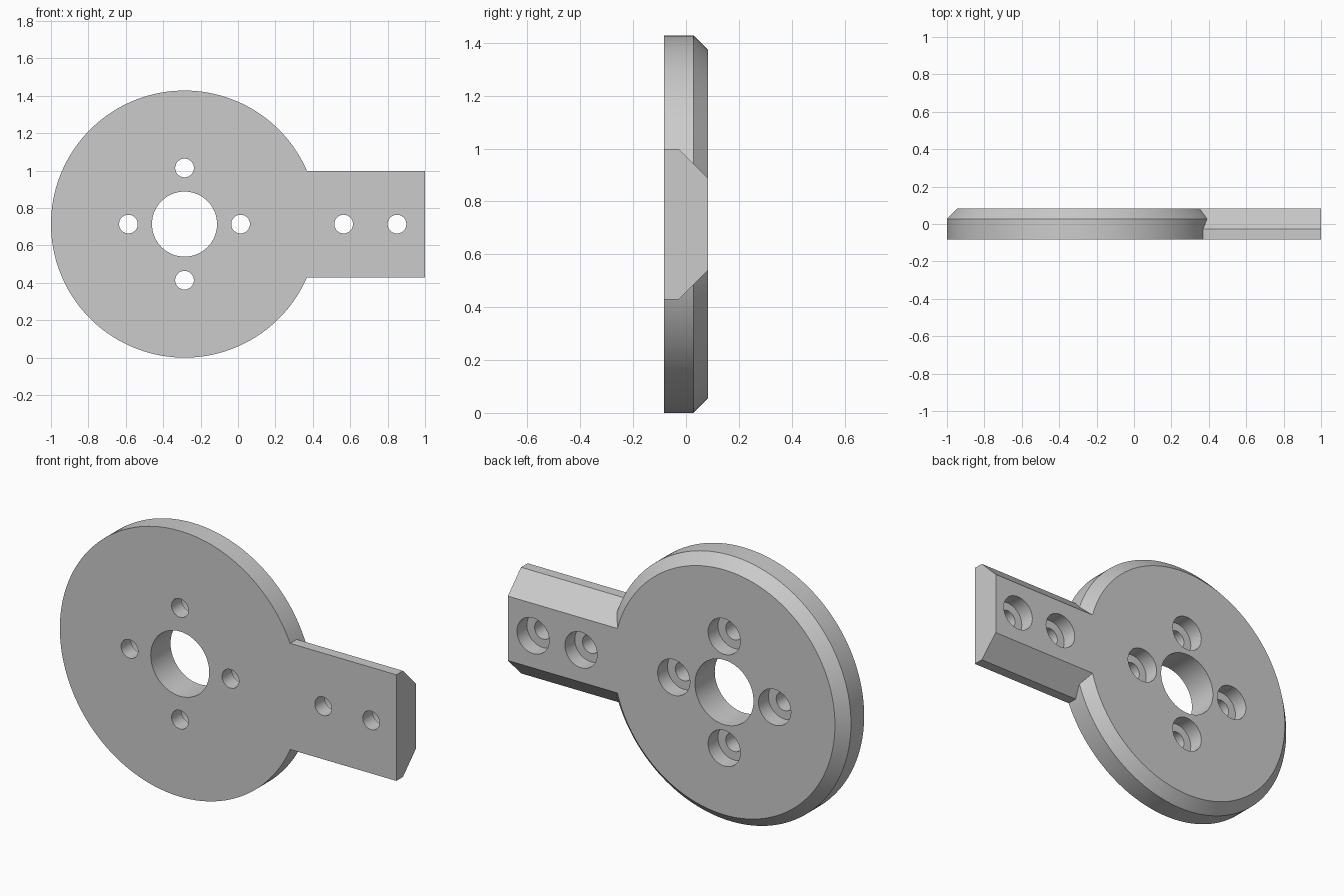
import bpy, bmesh, math

if "Cube" in bpy.data.objects:
    bpy.data.objects.remove(bpy.data.objects["Cube"])

FRONT, BACK = -0.084, 0.084
CX, CZ, RADIUS = -0.286, 0.714, 0.714

grey = bpy.data.materials.new("plain grey")
grey.use_nodes = True
grey.diffuse_color = (0.6, 0.6, 0.6, 1)
grey.node_tree.nodes["Principled BSDF"].inputs["Base Color"].default_value = (0.6, 0.6, 0.6, 1)


def loft(name, rings):
    """Solid from matching rings of points, capped at both ends."""
    bm = bmesh.new()
    loops = [[bm.verts.new(p) for p in ring] for ring in rings]
    n = len(loops[0])
    for a, b in zip(loops, loops[1:]):
        for i in range(n):
            j = (i + 1) % n
            bm.faces.new((a[i], a[j], b[j], b[i]))
    bm.faces.new(loops[0])
    bm.faces.new(loops[-1])
    bmesh.ops.recalc_face_normals(bm, faces=bm.faces)
    mesh = bpy.data.meshes.new(name)
    bm.to_mesh(mesh)
    bm.free()
    mesh.materials.append(grey)
    obj = bpy.data.objects.new(name, mesh)
    bpy.context.collection.objects.link(obj)
    return obj


def turned(name, x, z, profile, sides):
    """Round solid along y from (radius, y) pairs."""
    angles = [2 * math.pi * i / sides for i in range(sides)]
    return loft(name, [[(x + r * math.cos(a), y, z + r * math.sin(a)) for a in angles]
                       for r, y in profile])


def combine(target, other, operation):
    mod = target.modifiers.new(operation, "BOOLEAN")
    mod.operation, mod.object, mod.solver = operation, other, "EXACT"
    bpy.context.view_layer.objects.active = target
    bpy.ops.object.modifier_apply(modifier=mod.name)
    bpy.data.objects.remove(other)


# Disc with a bevelled back rim
plate = turned("mounting_plate", CX, CZ,
               [(RADIUS, FRONT), (RADIUS, 0.028), (RADIUS - 0.056, BACK)], 144)

# Arm with bevelled back edges
section = [(-0.285, FRONT), (0.285, FRONT), (0.285, -0.028), (0.173, BACK),
           (-0.173, BACK), (-0.285, -0.028)]
arm = loft("arm", [[(x, y, CZ + h) for h, y in section] for x in (CX + 0.3, 1.0)])
combine(plate, arm, "UNION")

# Centre bore
bore = turned("centre_bore", CX, CZ, [(0.174, -0.2), (0.174, 0.2)], 64)
combine(plate, bore, "DIFFERENCE")

# Screw holes, counterbored from the back
ring = [(CX + dx, CZ + dz) for dx, dz in ((0.3, 0), (-0.3, 0), (0, 0.3), (0, -0.3))]
for x, z in ring + [(0.565, CZ), (0.85, CZ)]:
    hole = turned("screw_hole", x, z,
                  [(0.05, -0.2), (0.05, 0), (0.096, 0), (0.096, 0.2)], 40)
    combine(plate, hole, "DIFFERENCE")

# Smooth round walls, sharp edges
bpy.ops.object.select_all(action="DESELECT")
plate.select_set(True)
bpy.context.view_layer.objects.active = plate
bpy.ops.object.shade_smooth_by_angle(angle=math.radians(25))
